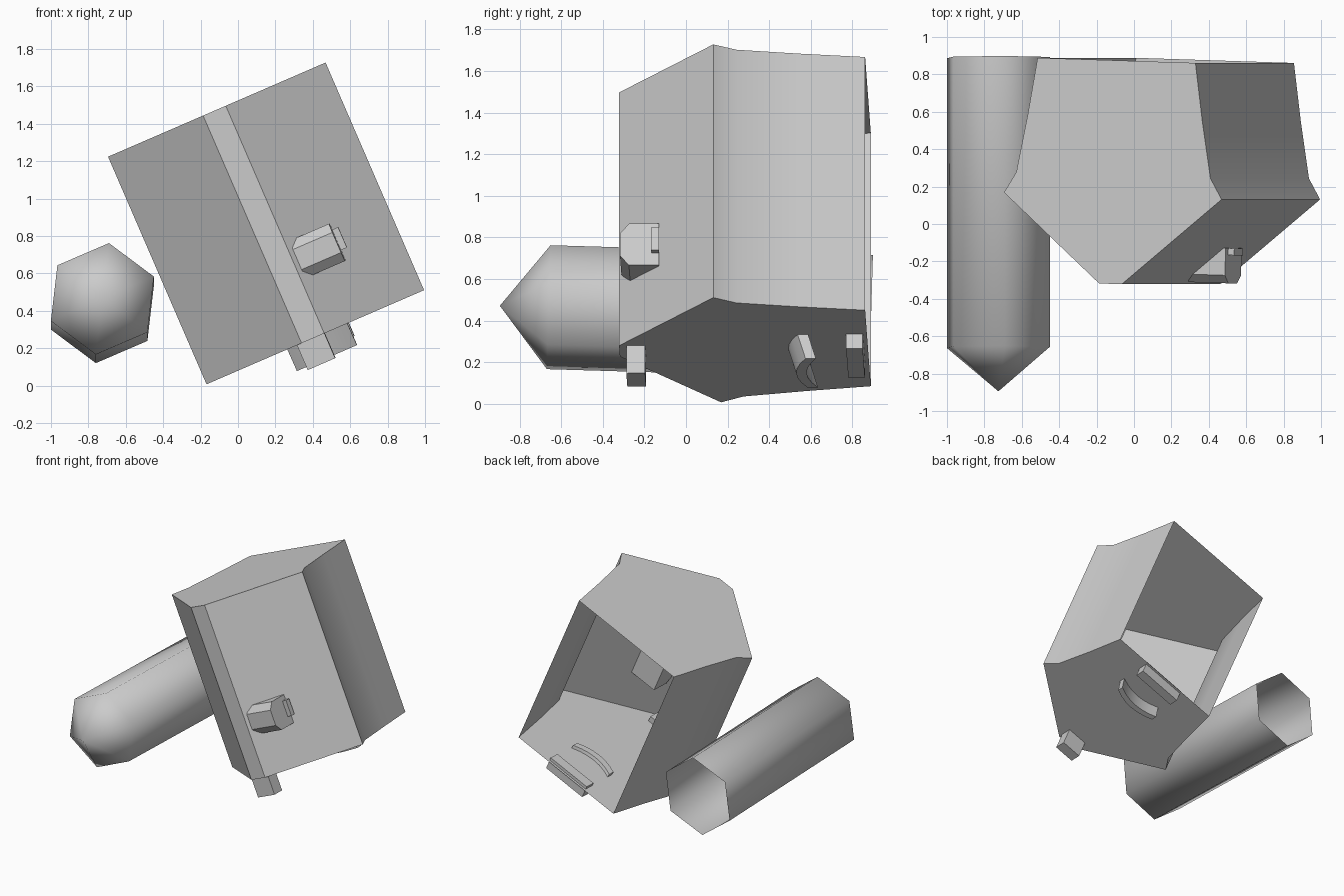
import bpy, bmesh, math
from mathutils import Matrix, Vector

cube = bpy.data.objects.get("Cube")
if cube:
    bpy.data.objects.remove(cube, do_unlink=True)

grey = bpy.data.materials.new("light_grey")
grey.use_nodes = True
colour = (0.6, 0.6, 0.6, 1)
grey.diffuse_color = colour
grey.node_tree.nodes["Principled BSDF"].inputs["Base Color"].default_value = colour

# Shared frame of the tilted housing and its fittings
FRAME = (Matrix.Translation((0.15, 0.15, 0.8675))
         @ Matrix.Rotation(math.radians(-23.4), 4, 'Y')
         @ Matrix.Rotation(math.radians(-1.7), 4, 'Z'))


def finish(name, bm, matrix, angle=30):
    mesh = bpy.data.meshes.new(name)
    bm.to_mesh(mesh)
    bm.free()
    mesh.materials.append(grey)
    obj = bpy.data.objects.new(name, mesh)
    obj.matrix_world = matrix
    bpy.context.collection.objects.link(obj)
    bpy.ops.object.select_all(action='DESELECT')
    obj.select_set(True)
    bpy.context.view_layer.objects.active = obj
    bpy.ops.object.shade_smooth_by_angle(angle=math.radians(angle))
    return obj


def prism(name, outline, start, end, axis='Z', open_side=None, lean=0):
    """Extrude an outline along Z (points x, y) or X (points y, z)."""
    bm = bmesh.new()

    def place(p, h, shift):
        return (p[0], p[1] + shift, h) if axis == 'Z' else (h, p[0], p[1])

    low = [bm.verts.new(place(p, start, lean)) for p in outline]
    high = [bm.verts.new(place(p, end, 0)) for p in outline]
    n = len(outline)
    for i in range(n):
        if i != open_side:
            j = (i + 1) % n
            bm.faces.new((low[i], low[j], high[j], high[i]))
    bm.faces.new(low[::-1])
    bm.faces.new(high)
    bmesh.ops.recalc_face_normals(bm, faces=bm.faces[:])
    return finish(name, bm, FRAME)


def rectangle(x0, x1, y0, y1):
    return [(x0, y0), (x1, y0), (x1, y1), (x0, y1)]


# Housing: mirrored outline, open at the back
half = [(0.066, -0.47), (0.634, 0), (0.566, 0.11), (0.51, 0.41), (0.46, 0.725)]
outline = half + [(-x, y) for x, y in reversed(half)]
prism("housing", outline, -0.663, 0.663, open_side=len(half) - 1)

# Side knob with chamfered front, and its end plate
knob = [(-0.27, -0.352), (-0.27, -0.135), (-0.415, -0.135),
        (-0.458, -0.185), (-0.458, -0.302), (-0.415, -0.352)]
prism("side_knob", knob, 0.09, 0.32, axis='X')
prism("knob_plate", rectangle(-0.307, -0.27, -0.29, -0.171), 0.31, 0.355, axis='X')

# Fittings through the base
prism("front_foot", rectangle(-0.094, 0.066, -0.435, -0.345), -0.808, -0.62)
prism("rear_bar", rectangle(-0.175, 0.175, 0.625, 0.705), -0.74, -0.64)

# Curved handle, bowed forwards and leaning back at the bottom
steps = [i / 3 for i in range(-3, 4)]
inner = [(0.175 * t, 0.335 + 0.05 * t * t) for t in steps]
handle = inner + [(x, y + 0.05) for x, y in reversed(inner)]
prism("curved_handle", handle, -0.79, -0.64, lean=0.045)

# Six-sided tube with a pointed nose and an open back
bm = bmesh.new()
rings = []
for y in (-0.66, 0.89):
    ring = []
    for k in range(6):
        a = math.radians(23.3 + 60 * k)
        ring.append(bm.verts.new((0.3 * math.cos(a), y, 0.3 * math.sin(a))))
    rings.append(ring)
tip = bm.verts.new((0, -0.895, 0))
for k in range(6):
    j = (k + 1) % 6
    bm.faces.new((rings[0][k], rings[0][j], rings[1][j], rings[1][k]))
    bm.faces.new((rings[0][j], rings[0][k], tip))
bmesh.ops.recalc_face_normals(bm, faces=bm.faces[:])
tilt = Matrix.Translation((-0.725, 0, 0.445)) @ Matrix.Rotation(math.radians(-1.7), 4, 'X')
finish("pointed_tube", bm, tilt, angle=80)
